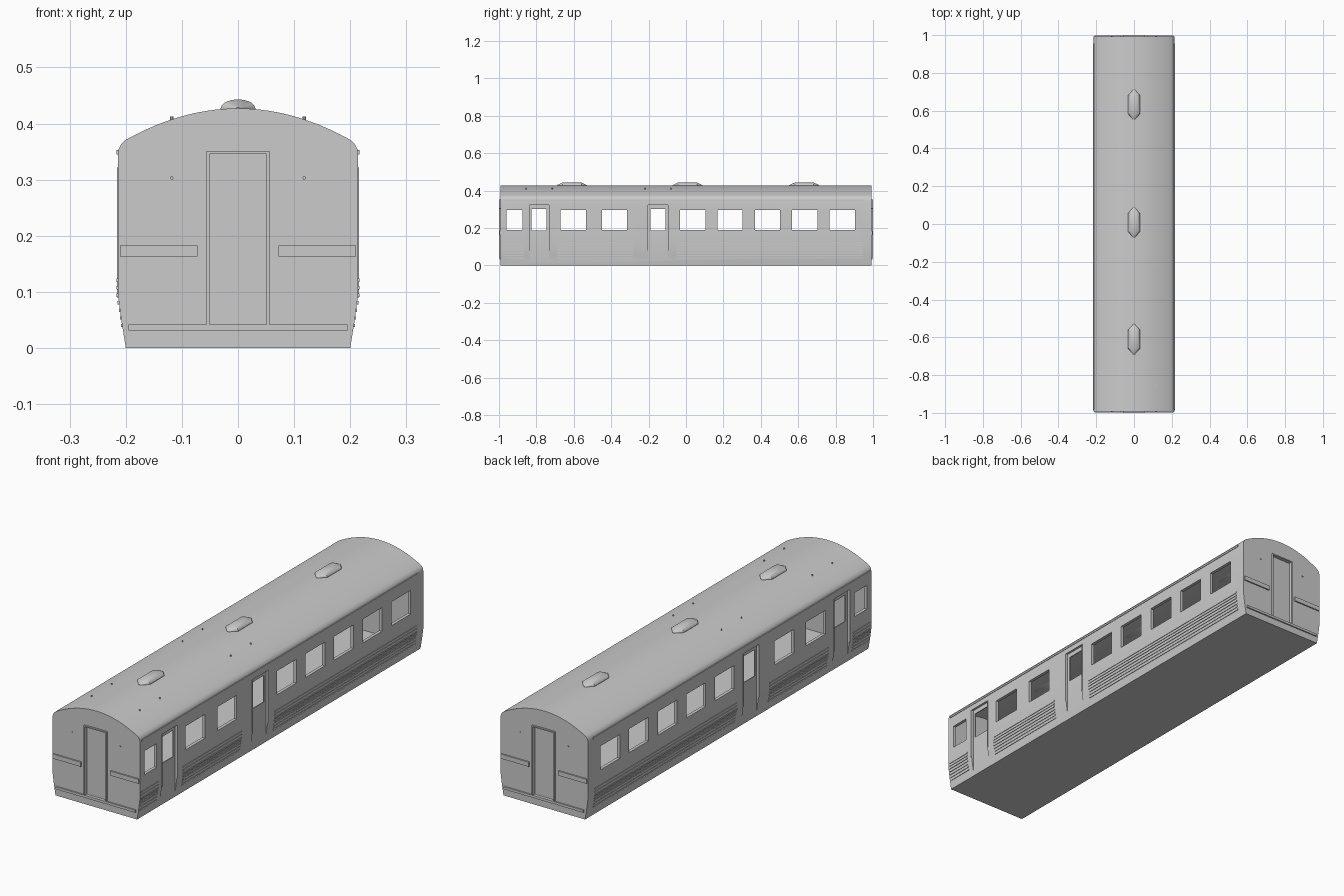
import bpy, bmesh, math
from mathutils import Matrix, Vector

if "Cube" in bpy.data.objects:
    bpy.data.objects.remove(bpy.data.objects["Cube"])

END = 0.992      # y of the end walls
WALL = 0.014     # wall thickness


def finish(name, bm, smooth=True):
    bmesh.ops.recalc_face_normals(bm, faces=bm.faces[:])
    me = bpy.data.meshes.new(name)
    bm.to_mesh(me)
    bm.free()
    ob = bpy.data.objects.new(name, me)
    bpy.context.collection.objects.link(ob)
    if smooth:
        smooth_object(ob)
    return ob


def smooth_object(ob):
    bpy.ops.object.select_all(action='DESELECT')
    ob.select_set(True)
    bpy.context.view_layer.objects.active = ob
    bpy.ops.object.shade_smooth_by_angle(angle=math.radians(30))


def box(bm, x0, x1, y0, y1, z0, z1):
    mat = Matrix.Translation(((x0 + x1) / 2, (y0 + y1) / 2, (z0 + z1) / 2)) @ \
        Matrix.Diagonal((abs(x1 - x0), abs(y1 - y0), abs(z1 - z0), 1))
    bmesh.ops.create_cube(bm, size=1, matrix=mat)


def loft(bm, rings):
    loops = [[bm.verts.new(p) for p in r] for r in rings]
    for a, b in zip(loops, loops[1:]):
        for i in range(len(a)):
            j = (i + 1) % len(a)
            bm.faces.new((a[i], a[j], b[j], b[i]))
    bm.faces.new(loops[0])
    bm.faces.new(loops[-1])


def side_x(z):
    return 0.2 + 0.014 * min(z / 0.095, 1)


# Body cross-section: tapered skirt, straight wall, rounded shoulder, shallow roof arc
def profile(inset):
    half = [(0.2, 0), (0.208, 0.05), (0.214, 0.095), (0.214, 0.345),
            (0.2125, 0.355), (0.208, 0.364), (0.2, 0.371)]
    for i in range(1, 12):
        x = 0.2 * (1 - i / 11)
        half.append((x, 0.427 - 0.056 * (x / 0.2) ** 2))
    pts = half + [(-x, z) for x, z in half[-2::-1]]
    k = (0.214 - inset) / 0.214
    kz = (0.427 - 2 * inset) / 0.427
    return [(x * k, inset + z * kz) for x, z in pts]


def shell(bm, inset):
    loft(bm, [[(x, y, z) for x, z in profile(inset)] for y in (-END + inset, END - inset)])


# Hollow coach body
bm = bmesh.new()
shell(bm, 0)
body = finish("coach_body", bm, False)

cutters = []
bm = bmesh.new()
shell(bm, WALL)
cutters.append(finish("interior_cutter", bm, False))

# Side and end door recesses
DOORS = (-0.785, -0.15)
bm = bmesh.new()
for s in (-1, 1):
    for y in DOORS:
        box(bm, s * 0.204, s * 0.3, y - 0.053, y + 0.053, 0.015, 0.322)
    box(bm, -0.052, 0.052, s * (END - 0.008), s * 1.1, 0.042, 0.346)
cutters.append(finish("door_recess_cutter", bm, False))

# Window openings through both sides
WINDOWS = [(-0.96, -0.875), (-0.672, -0.535), (-0.45, -0.315)] + \
    [(-0.032 + 0.2 * i, 0.103 + 0.2 * i) for i in range(5)]
bm = bmesh.new()
for y0, y1 in WINDOWS:
    box(bm, -0.3, 0.3, y0, y1, 0.19, 0.295)
for y in DOORS:
    box(bm, -0.3, 0.3, y - 0.04, y + 0.04, 0.185, 0.302)
cutters.append(finish("window_cutter", bm, False))

bpy.context.view_layer.objects.active = body
for c in cutters:
    m = body.modifiers.new(c.name, 'BOOLEAN')
    m.operation, m.solver, m.object = 'DIFFERENCE', 'EXACT', c
    bpy.ops.object.modifier_apply(modifier=m.name)
    bpy.data.objects.remove(c)
smooth_object(body)

# Corrugated ribs on the lower sides
bm = bmesh.new()
for s in (-1, 1):
    for y0, y1 in ((-0.985, -0.865), (-0.69, -0.28), (-0.05, 0.945)):
        for i in range(7):
            z = 0.04 + i * 0.0135
            x = side_x(z)
            box(bm, s * (x - 0.003), s * (x + 0.0025), y0, y1, z - 0.003, z + 0.003)
finish("side_ribs", bm, False)

# Rain gutters above the windows
bm = bmesh.new()
for s in (-1, 1):
    box(bm, s * 0.21, s * 0.2165, -0.98, 0.955, 0.345, 0.353)
finish("rain_gutters", bm, False)

# Door side handrails
bm = bmesh.new()
for s in (-1, 1):
    for y in DOORS:
        for t in (-1, 1):
            yy = y + t * 0.055
            box(bm, s * 0.212, s * 0.216, yy - 0.002, yy + 0.002, 0.09, 0.322)
finish("side_door_trim", bm, False)

# End door frames, marker strips and lower sill
bm = bmesh.new()
for s in (-1, 1):
    y0, y1 = s * (END - 0.004), s * 1.0
    for t in (-1, 1):
        box(bm, t * 0.051, t * 0.056, y0, y1, 0.042, 0.351)
        box(bm, t * 0.072, t * 0.21, y0, s * 0.998, 0.163, 0.183)
    box(bm, -0.051, 0.051, y0, y1, 0.346, 0.351)
    box(bm, -0.195, 0.195, y0, s * 0.998, 0.031, 0.042)
finish("end_trim", bm, False)

# Roof ventilators with tapered ends
for n, yc in enumerate((-0.61, 0.008, 0.632)):
    bm = bmesh.new()
    rings = []
    for dy, k in ((-0.08, 0.12), (-0.05, 1), (0.05, 1), (0.08, 0.12)):
        rings.append([(0.031 * k * math.cos(a), yc + dy, 0.427 + 0.016 * k * math.sin(a))
                      for a in (i * math.tau / 20 for i in range(20))])
    loft(bm, rings)
    finish("roof_vent_%d" % (n + 1), bm)

# Small studs on the roof and end walls
bm = bmesh.new()
for s in (-1, 1):
    for y in (-0.855, -0.715, -0.22, -0.08):
        bmesh.ops.create_cone(bm, cap_ends=True, segments=8, radius1=0.003, radius2=0.003,
                              depth=0.01, matrix=Matrix.Translation((s * 0.118, y, 0.408)))
    for e in (-1, 1):
        bmesh.ops.create_cone(bm, cap_ends=True, segments=8, radius1=0.003, radius2=0.003, depth=0.008,
                              matrix=Matrix.Translation((s * 0.118, e * END, 0.303)) @
                              Matrix.Rotation(math.pi / 2, 4, 'X'))
finish("studs", bm, False)
